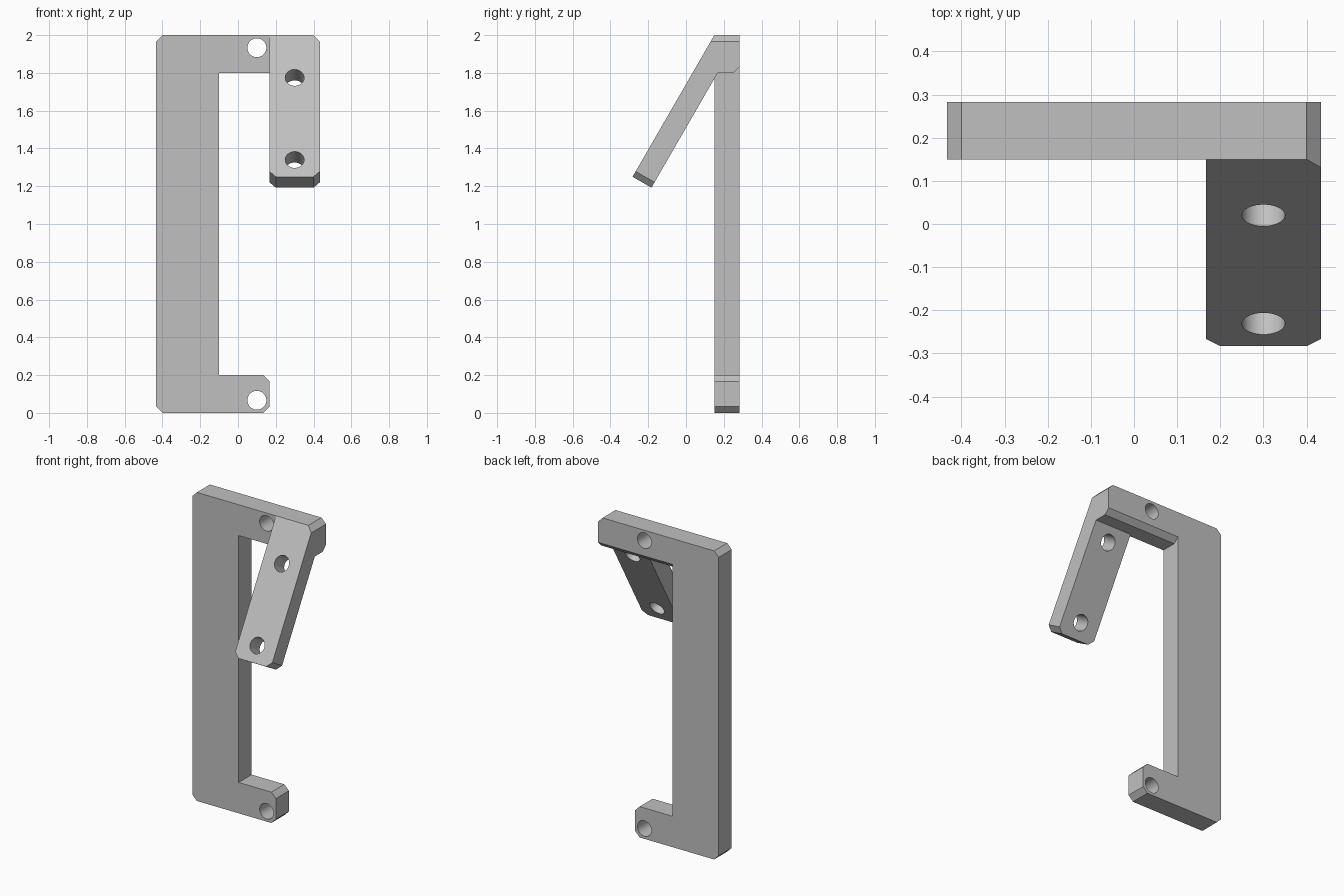
import bpy, bmesh, math
from mathutils import Vector, Matrix

cube = bpy.data.objects.get("Cube")
if cube:
    bpy.data.objects.remove(cube, do_unlink=True)

grey = bpy.data.materials.new("light grey")
grey.use_nodes = True
COLOR = (0.53, 0.53, 0.53, 1)
grey.diffuse_color = COLOR
grey.node_tree.nodes["Principled BSDF"].inputs["Base Color"].default_value = COLOR

HALF, BACK, FRONT, TOP = 0.433, 0.283, 0.15, 2.0
ARM, CH, FLAP_X = 0.2, 0.033, 0.167
SLOPE = Vector((0, -0.5, -math.sqrt(0.75)))      # down along the flap
OUT = Vector((0, -math.sqrt(0.75), 0.5))         # out of the flap's front


def finish(name, bm):
    bmesh.ops.recalc_face_normals(bm, faces=bm.faces)
    mesh = bpy.data.meshes.new(name)
    bm.to_mesh(mesh)
    bm.free()
    mesh.materials.append(grey)
    ob = bpy.data.objects.new(name, mesh)
    bpy.context.collection.objects.link(ob)
    return ob


def prism(points, depth):
    """Extrude a closed outline along a vector."""
    bm = bmesh.new()
    face = bm.faces.new([bm.verts.new(p) for p in points])
    new = bmesh.ops.extrude_face_region(bm, geom=[face], use_keep_orig=True)["geom"]
    bmesh.ops.translate(bm, vec=depth,
                        verts=[v for v in new if isinstance(v, bmesh.types.BMVert)])
    bmesh.ops.recalc_face_normals(bm, faces=bm.faces)
    return bm


def chamfer(bm, point, normal):
    """Slice off a corner and close the cut."""
    cut = bmesh.ops.bisect_plane(bm, geom=bm.verts[:] + bm.edges[:] + bm.faces[:],
                                 plane_co=point, plane_no=normal, clear_outer=True)
    edges = [e for e in cut["geom_cut"] if isinstance(e, bmesh.types.BMEdge)]
    bmesh.ops.edgeloop_fill(bm, edges=edges)


def drill(name, centre, axis):
    bm = bmesh.new()
    turn = Vector(axis).to_track_quat('Z', 'Y').to_matrix().to_4x4()
    bmesh.ops.create_cone(bm, cap_ends=True, segments=48, radius1=0.05, radius2=0.05,
                          depth=0.36, matrix=Matrix.Translation(centre) @ turn)
    return finish(name, bm)


def boolean(target, tool, operation):
    mod = target.modifiers.new(operation.lower(), 'BOOLEAN')
    mod.object, mod.operation, mod.solver = tool, operation, 'EXACT'
    bpy.context.view_layer.objects.active = target
    bpy.ops.object.modifier_apply(modifier=mod.name)
    bpy.data.objects.remove(tool, do_unlink=True)


# Upright plate with upper and lower arms
inner = -0.1
outline = [(-HALF + CH, 0), (FLAP_X - CH, 0), (FLAP_X, CH), (FLAP_X, ARM - CH),
           (FLAP_X - CH, ARM), (inner, ARM), (inner, TOP - ARM), (FLAP_X, TOP - ARM),
           (FLAP_X, TOP), (-HALF + CH, TOP), (-HALF, TOP - CH), (-HALF, CH)]
bracket = finish("bracket", prism([(x, FRONT, z) for x, z in outline],
                                  (0, BACK - FRONT, 0)))

# Sloping flap with the arm end it grows from
knee = Vector((FLAP_X, FRONT, TOP))
tip = knee + SLOPE * 0.866
heel = tip - OUT * 0.1155
under = heel - SLOPE * ((TOP - ARM - heel.z) / -SLOPE.z)
bm = prism([knee, tip, heel, under, (FLAP_X, BACK, TOP - ARM), (FLAP_X, BACK, TOP)],
           (HALF - FLAP_X, 0, 0))
chamfer(bm, (HALF - CH, 0, TOP), (1, 0, 1))
for x, side in ((FLAP_X + CH, -1), (HALF - CH, 1)):
    chamfer(bm, (x, tip.y, tip.z), Vector((side, 0, 0)) + SLOPE)
boolean(bracket, finish("flap", bm), 'UNION')

# Bevel along the lower back edge of the upper arm
z = TOP - ARM
wedge = [(inner, BACK - CH - 0.02, z - 0.02), (inner, BACK + 0.02, z - 0.02),
         (inner, BACK + 0.02, z + CH + 0.02)]
boolean(bracket, finish("bevel_cutter", prism(wedge, (0.6, 0, 0))), 'DIFFERENCE')

# Merge flat neighbours
bm = bmesh.new()
bm.from_mesh(bracket.data)
bmesh.ops.remove_doubles(bm, verts=bm.verts, dist=0.0002)
bmesh.ops.dissolve_limit(bm, angle_limit=0.01, verts=bm.verts, edges=bm.edges)
bm.to_mesh(bracket.data)
bm.free()

# Screw holes in the arms, then in the flap
for height in (0.067, TOP - 0.067):
    boolean(bracket, drill("hole_cutter", (0.1, 0.217, height), (0, 1, 0)), 'DIFFERENCE')
for run in (0.26, 0.762):
    centre = Vector((0.3, FRONT, TOP)) + SLOPE * run - OUT * 0.05
    boolean(bracket, drill("hole_cutter", centre, OUT), 'DIFFERENCE')

bpy.ops.object.select_all(action='DESELECT')
bracket.select_set(True)
bpy.context.view_layer.objects.active = bracket
bpy.ops.object.shade_smooth_by_angle(angle=math.radians(25))
